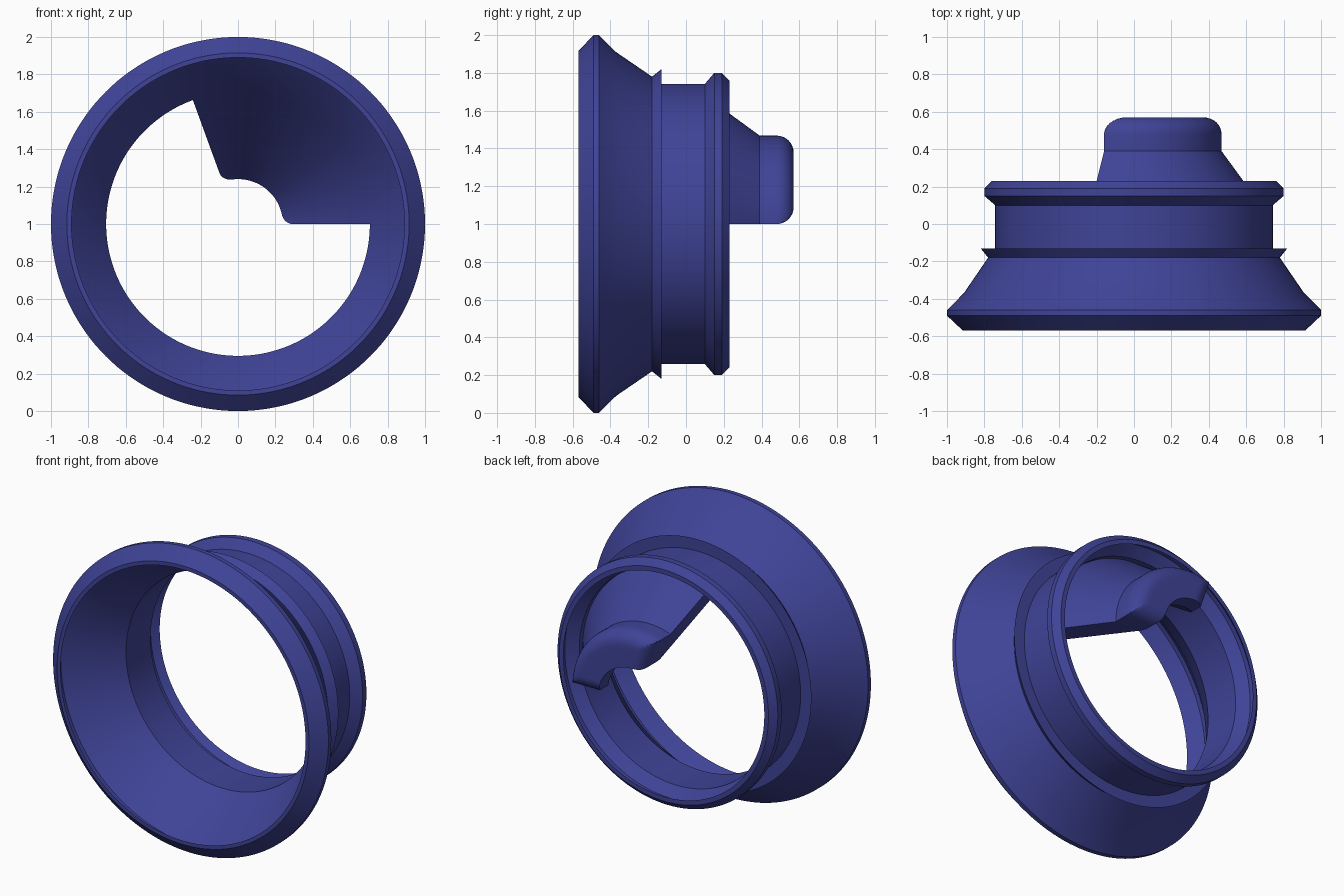
import bpy, bmesh, math

if "Cube" in bpy.data.objects:
    bpy.data.objects.remove(bpy.data.objects["Cube"])

blue = bpy.data.materials.new("deep_blue")
blue.diffuse_color = (0.05, 0.057, 0.31, 1)
blue.use_nodes = True
blue.node_tree.nodes["Principled BSDF"].inputs["Base Color"].default_value = blue.diffuse_color


def sweep(name, loops, closed):
    """Skin matching closed profile loops, each a list of (radius, y, angle)."""
    bm = bmesh.new()
    rows = [[bm.verts.new((r * math.cos(a), y, 1 + r * math.sin(a))) for r, y, a in loop]
            for loop in loops]
    n = len(rows[0])
    for i in range(len(rows) if closed else len(rows) - 1):
        p, q = rows[i], rows[(i + 1) % len(rows)]
        for j in range(n):
            k = (j + 1) % n
            bm.faces.new((p[j], p[k], q[k], q[j]))
    if not closed:
        bm.faces.new(rows[0])
        bm.faces.new(rows[-1])
    bmesh.ops.recalc_face_normals(bm, faces=bm.faces)
    me = bpy.data.meshes.new(name)
    bm.to_mesh(me)
    bm.free()
    me.materials.append(blue)
    ob = bpy.data.objects.new(name, me)
    bpy.context.collection.objects.link(ob)
    bpy.ops.object.select_all(action='DESELECT')
    ob.select_set(True)
    bpy.context.view_layer.objects.active = ob
    bpy.ops.object.shade_smooth_by_angle(angle=math.radians(25))


# Flared ring: (y, radius) along the outside, then back along the inside
ring_profile = [
    (-0.57, 0.915), (-0.49, 1.0), (-0.46, 1.0), (-0.37, 0.91), (-0.18, 0.78),
    (-0.13, 0.82), (-0.13, 0.742), (0.10, 0.742), (0.15, 0.80), (0.19, 0.80), (0.23, 0.76),
    (0.23, 0.73), (0.19, 0.768), (0.16, 0.768), (0.10, 0.705),
    (-0.155, 0.705), (-0.335, 0.84), (-0.46, 0.965), (-0.49, 0.965), (-0.57, 0.89)]
SEG = 144
sweep("flared_ring",
      [[(r, y, math.tau * i / SEG) for y, r in ring_profile] for i in range(SEG)], True)

# Tab: conical wedge ending in a rounded block with an arched inner edge
SPAN = math.radians(110)
R_OUT, R_HOLE, FILLET, CORNER = 0.468, 0.24, 0.09, 0.05


def rounding(d, radius):
    """Drop of a quarter-round at distance d from an edge."""
    e = radius - max(0.0, min(d, radius))
    return radius - math.sqrt(max(0.0, radius * radius - e * e))


def under(r):
    return -0.155 + (0.705 - r) / 0.75


def tab_loop(a):
    def edge(r):
        return r * min(math.sin(a), math.sin(SPAN - a))
    r_in = R_HOLE + rounding(edge(R_HOLE), CORNER)
    loop = [(0.72, 0.045, a), (R_OUT, 0.39, a)]
    # rounded shoulder, then flat end face towards the hole
    radii = [R_OUT - FILLET * (1 - math.cos(math.pi / 2 * k / 8)) for k in range(9)]
    radii += [radii[-1] + (r_in - radii[-1]) * k / 6 for k in range(1, 7)]
    for r in radii:
        loop.append((r, 0.57 - rounding(min(edge(r), R_OUT - r), FILLET), a))
    # conical underside
    for k in range(7):
        r = r_in + (0.712 - r_in) * k / 6
        loop.append((r, under(r), a))
    return loop


N = 64
sweep("rounded_tab",
      [tab_loop(SPAN * (1 - math.cos(math.pi * i / N)) / 2) for i in range(N + 1)], False)
